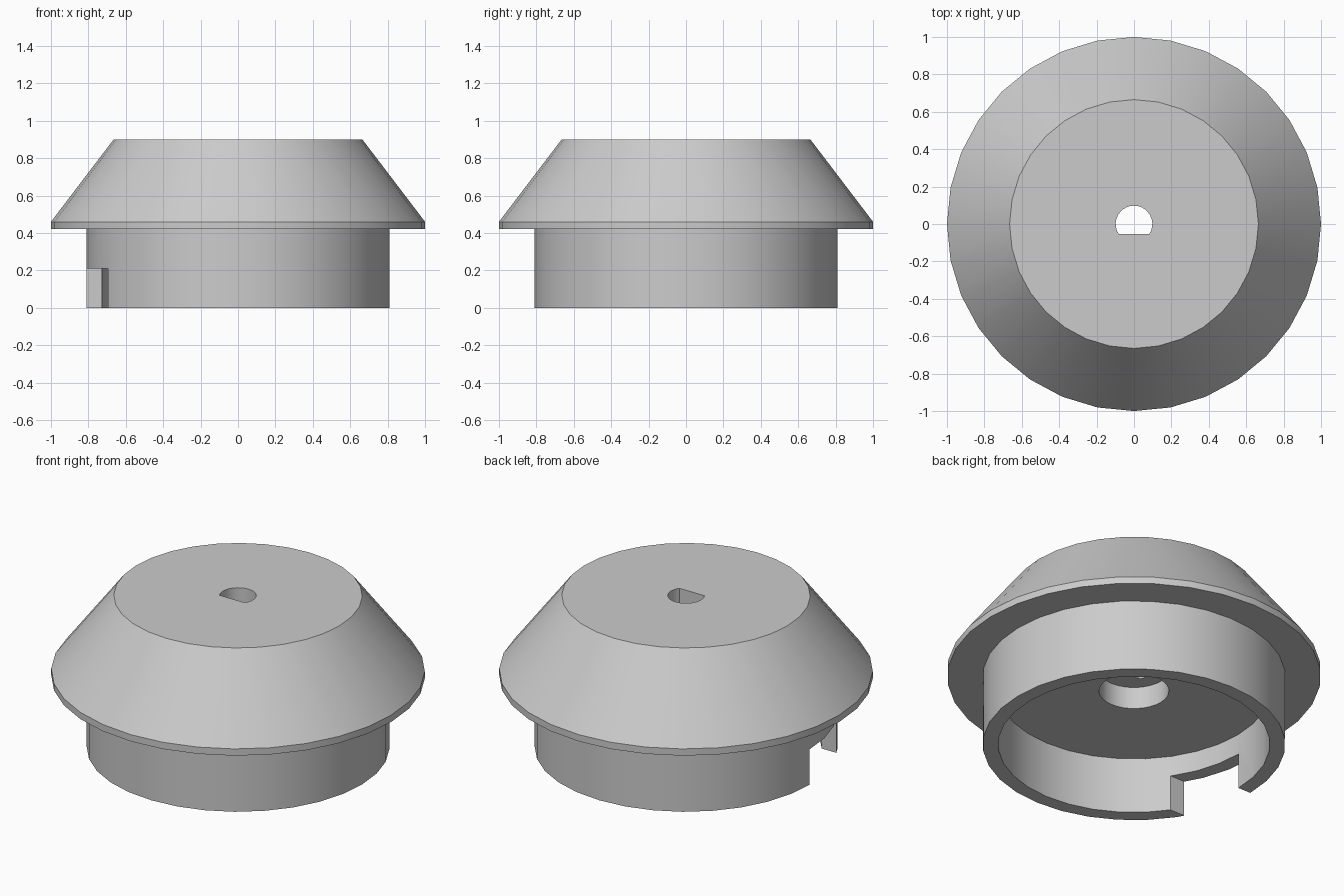
import bpy, bmesh, math

if "Cube" in bpy.data.objects:
    bpy.data.objects.remove(bpy.data.objects["Cube"])

SEGMENTS = 32

grey = bpy.data.materials.new("plain grey")
grey.diffuse_color = (0.6, 0.6, 0.6, 1)
grey.use_nodes = True
grey.node_tree.nodes["Principled BSDF"].inputs["Base Color"].default_value = grey.diffuse_color


def add_object(name, bm):
    bmesh.ops.recalc_face_normals(bm, faces=bm.faces)
    mesh = bpy.data.meshes.new(name)
    bm.to_mesh(mesh)
    bm.free()
    mesh.materials.append(grey)
    obj = bpy.data.objects.new(name, mesh)
    bpy.context.collection.objects.link(obj)
    return obj


def lathe(name, profile):
    bm = bmesh.new()
    verts = [bm.verts.new((r, 0, z)) for r, z in profile]
    edges = [bm.edges.new(pair) for pair in zip(verts, verts[1:])]
    bmesh.ops.spin(bm, geom=verts + edges, cent=(0, 0, 0), axis=(0, 0, 1),
                   angle=math.tau, steps=SEGMENTS, use_duplicate=False)
    bmesh.ops.remove_doubles(bm, verts=bm.verts, dist=1e-4)
    return add_object(name, bm)


def prism(name, outline, z0, z1):
    bm = bmesh.new()
    face = bm.faces.new([bm.verts.new((x, y, z0)) for x, y in outline])
    new = bmesh.ops.extrude_face_region(bm, geom=[face])["geom"]
    top = [v for v in new if isinstance(v, bmesh.types.BMVert)]
    bmesh.ops.translate(bm, verts=top, vec=(0, 0, z1 - z0))
    return add_object(name, bm)


def cut(target, cutter):
    mod = target.modifiers.new(cutter.name, "BOOLEAN")
    mod.operation, mod.solver, mod.object = "DIFFERENCE", "EXACT", cutter
    bpy.context.view_layer.objects.active = target
    bpy.ops.object.modifier_apply(modifier=mod.name)
    bpy.data.objects.remove(cutter)


# Tapered cap, rim and hollow skirt with a counterbore inside
body = lathe("tapered_cap", [
    (0, 0.9), (0.665, 0.9), (1, 0.46), (1, 0.42), (0.81, 0.42), (0.81, 0),
    (0.727, 0), (0.727, 0.33), (0.187, 0.33), (0.187, 0.46), (0, 0.46)])

# D-shaped shaft hole, flat side towards the front
radius, flat = 0.098, -0.054
start = math.asin(flat / radius)
sweep = math.pi - 2 * start
arc = [start + sweep * i / 20 for i in range(21)]
cut(body, prism("shaft_hole", [(radius * math.cos(a), radius * math.sin(a)) for a in arc], 0.4, 1))

# Notch in the left side of the skirt
cut(body, prism("skirt_notch", [(-0.95, -0.41), (-0.5, -0.41), (-0.5, 0.003), (-0.95, 0.003)], -0.1, 0.21))

# Smooth round sides, sharp rims
bpy.ops.object.select_all(action="DESELECT")
body.select_set(True)
bpy.context.view_layer.objects.active = body
bpy.ops.object.shade_smooth_by_angle(angle=math.radians(30))
